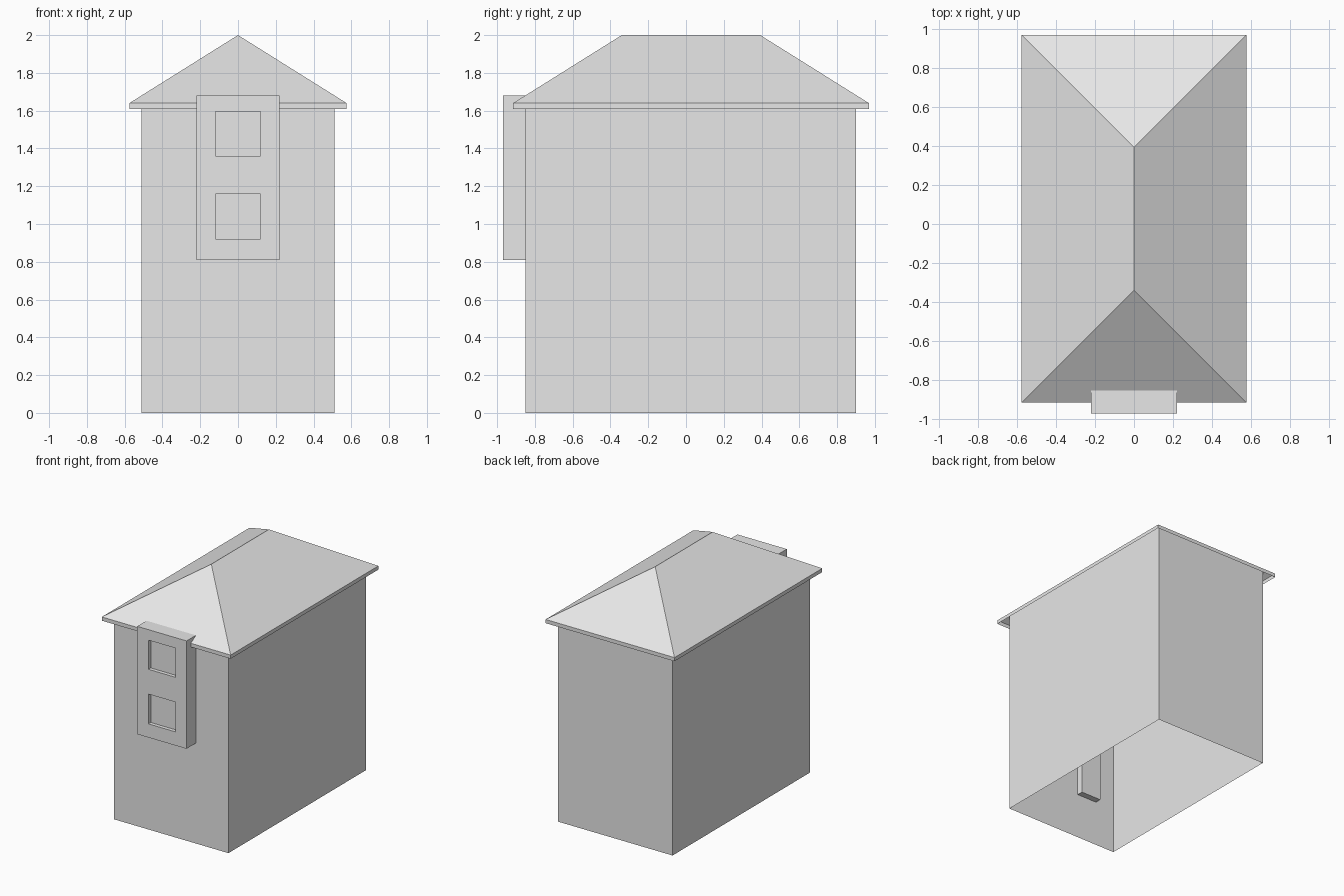
import bpy, bmesh
from mathutils import Vector

if "Cube" in bpy.data.objects:
    bpy.data.objects.remove(bpy.data.objects["Cube"])

grey = bpy.data.materials.new("plain_grey")
grey.diffuse_color = (0.8, 0.8, 0.8, 1)
grey.use_nodes = True
grey.node_tree.nodes["Principled BSDF"].inputs["Base Color"].default_value = grey.diffuse_color


def finish(name, bm, recalc=True):
    if recalc:
        bmesh.ops.recalc_face_normals(bm, faces=bm.faces[:])
    me = bpy.data.meshes.new(name)
    bm.to_mesh(me)
    bm.free()
    me.materials.append(grey)
    ob = bpy.data.objects.new(name, me)
    bpy.context.collection.objects.link(ob)
    return ob


def box(lo, hi, open_dirs=()):
    """Box between two corners, leaving out the faces that point along open_dirs."""
    bm = bmesh.new()
    bmesh.ops.create_cube(bm, size=1)
    for v in bm.verts:
        v.co = Vector([(a + b) / 2 + c * (b - a) for a, b, c in zip(lo, hi, v.co)])
    bm.normal_update()
    gone = [f for f in bm.faces if any(f.normal.dot(Vector(d)) > 0.9 for d in open_dirs)]
    bmesh.ops.delete(bm, geom=gone, context='FACES')
    return bm


UP, DOWN, BACK, FRONT = (0, 0, 1), (0, 0, -1), (0, 1, 0), (0, -1, 0)

# Walls: open shell, running up to the roof slope
finish("walls", box((-0.51, -0.85, 0), (0.51, 0.90, 1.678), (UP, DOWN)), False)

# Hip roof: thin eave band with four slopes, open underneath
X, Y0, Y1, RUN = 0.575, -0.915, 0.968, 0.575
bm = bmesh.new()


def ring(z):
    return [bm.verts.new((x, y, z)) for x, y in ((-X, Y0), (X, Y0), (X, Y1), (-X, Y1))]


low, top = ring(1.61), ring(1.64)
r0 = bm.verts.new((0, Y0 + RUN, 2))
r1 = bm.verts.new((0, Y1 - RUN, 2))
for i in range(4):
    j = (i + 1) % 4
    bm.faces.new((low[i], low[j], top[j], top[i]))
bm.faces.new((top[0], top[1], r0))
bm.faces.new((top[1], top[2], r1, r0))
bm.faces.new((top[2], top[3], r1))
bm.faces.new((top[3], top[0], r0, r1))
finish("hip_roof", bm, False)

# Front bay: projecting box with two recessed square windows
bm = box((-0.22, -0.97, 0.81), (0.22, -0.85, 1.68), (BACK,))
WIN = ((0.92, 1.16), (1.36, 1.595))
cuts = [((s * 0.12, 0, 0), (1, 0, 0)) for s in (-1, 1)]
cuts += [((0, 0, z), (0, 0, 1)) for w in WIN for z in w]
for co, no in cuts:
    bmesh.ops.bisect_plane(bm, geom=bm.verts[:] + bm.edges[:] + bm.faces[:],
                           plane_co=co, plane_no=no)
bm.normal_update()
panes = []
for f in bm.faces:
    c = f.calc_center_median()
    if f.normal.y < -0.9 and abs(c.x) < 0.12 and any(a < c.z < b for a, b in WIN):
        panes.append(f)
bmesh.ops.inset_individual(bm, faces=panes, thickness=0, depth=-0.03)
finish("window_bay", bm, False)

# Small block on the inner side of the front wall
finish("inner_block", box((-0.34, -0.85, 0.37), (-0.16, -0.80, 0.78), (FRONT,)), False)
